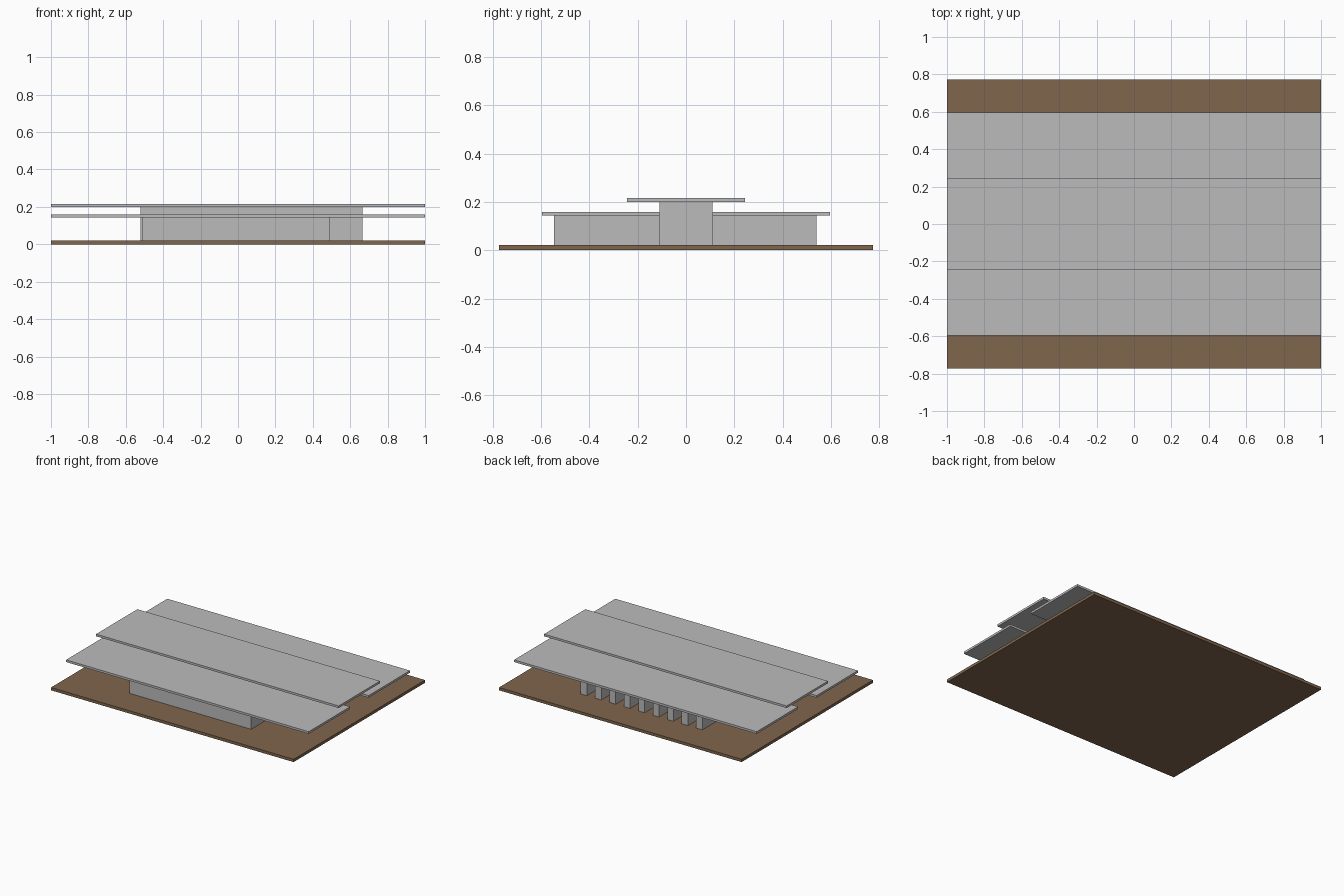
import bpy

if "Cube" in bpy.data.objects:
    bpy.data.objects.remove(bpy.data.objects["Cube"])


def material(name, rgb):
    m = bpy.data.materials.new(name)
    m.diffuse_color = (*rgb, 1)
    m.use_nodes = True
    m.node_tree.nodes["Principled BSDF"].inputs["Base Color"].default_value = m.diffuse_color
    return m


GREY = material("concrete grey", (0.50, 0.50, 0.50))
BROWN = material("earth brown", (0.215, 0.133, 0.075))


def box(name, x, y, z, mat):
    """Axis-aligned box from (min, max) ranges."""
    bpy.ops.mesh.primitive_cube_add(size=1)
    o = bpy.context.object
    o.name = name
    for v in o.data.vertices:
        v.co = [r[0] if c < 0 else r[1] for c, r in zip(v.co, (x, y, z))]
    o.data.materials.append(mat)
    return o


BASE, LOW, LOW_TOP, HIGH, HIGH_TOP = 0.021, 0.143, 0.159, 0.20, 0.216
CORE_Y, FIN_Y = 0.109, 0.54

# Ground slab
box("ground_slab", (-1, 1), (-0.773, 0.773), (0, BASE), BROWN)

# Tall central spine carrying the raised roof
box("central_core", (-0.52, 0.665), (-CORE_Y, CORE_Y), (BASE, HIGH), GREY)
box("upper_roof", (-1, 1), (-0.243, 0.243), (HIGH, HIGH_TOP), GREY)

# Lower roofs on both sides of the spine
box("front_roof", (-1, 1), (-0.596, -CORE_Y), (LOW, LOW_TOP), GREY)
box("back_roof", (-1, 1), (CORE_Y, 0.596), (LOW, LOW_TOP), GREY)

# Cross walls: nine at the back, the front has one double-width bay
for i in range(9):
    x = -0.513 + i * 0.119
    xr = (x, x + 0.051)
    box(f"back_cross_wall_{i + 1}", xr, (CORE_Y, FIN_Y), (BASE, LOW), GREY)
    if i != 3:
        box(f"front_cross_wall_{i + 1}", xr, (-FIN_Y, -CORE_Y), (BASE, LOW), GREY)

# Thin closing wall along the front
box("front_wall", (-0.513, 0.49), (-0.545, -FIN_Y), (BASE, LOW), GREY)
